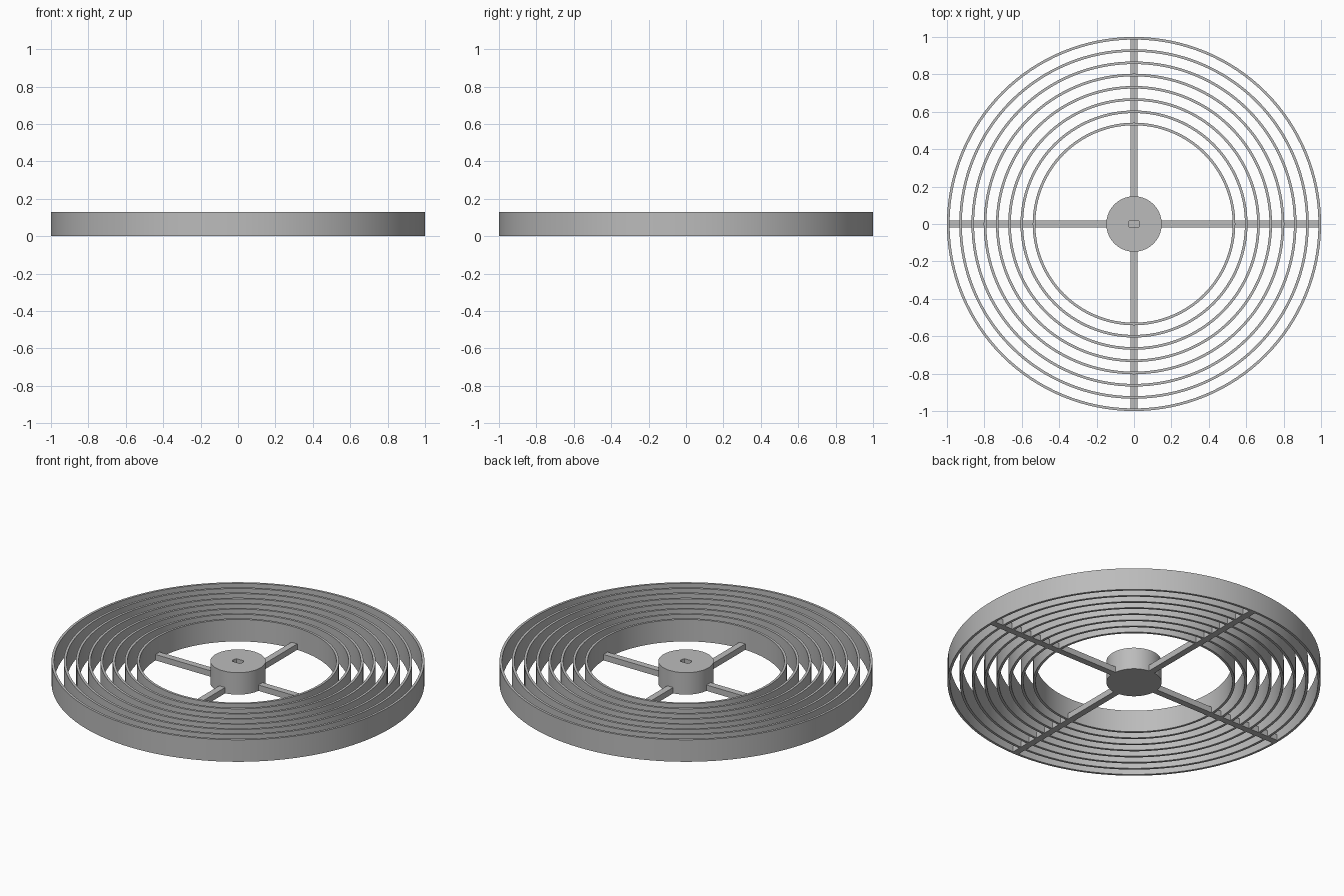
import bpy, bmesh, math

if "Cube" in bpy.data.objects:
    bpy.data.objects.remove(bpy.data.objects["Cube"])

HEIGHT = 0.13
SPOKE_H = 0.035
SEGMENTS = 128

grey = bpy.data.materials.new("plain grey")
grey.diffuse_color = (0.5, 0.5, 0.5, 1)
grey.use_nodes = True
grey.node_tree.nodes["Principled BSDF"].inputs["Base Color"].default_value = grey.diffuse_color


def finish(name, bm):
    """Turn a bmesh into a named, coloured object."""
    bmesh.ops.recalc_face_normals(bm, faces=bm.faces)
    mesh = bpy.data.meshes.new(name)
    bm.to_mesh(mesh)
    bm.free()
    mesh.materials.append(grey)
    obj = bpy.data.objects.new(name, mesh)
    bpy.context.collection.objects.link(obj)
    return obj


def smooth(obj):
    bpy.ops.object.select_all(action='DESELECT')
    obj.select_set(True)
    bpy.context.view_layer.objects.active = obj
    bpy.ops.object.shade_smooth_by_angle(angle=math.radians(30))


def circle(r):
    return [(r * math.cos(2 * math.pi * i / SEGMENTS),
             r * math.sin(2 * math.pi * i / SEGMENTS)) for i in range(SEGMENTS)]


def skin(bm, loops):
    """Bridge consecutive loops of (outline, z) and return the vertex loops."""
    rows = [[bm.verts.new((x, y, z)) for x, y in outline] for outline, z in loops]
    for a, b in zip(rows, rows[1:]):
        for i in range(len(a)):
            j = (i + 1) % len(a)
            bm.faces.new((a[i], a[j], b[j], b[i]))
    return rows


# Concentric upright rings
for n in range(8):
    outer = 1.0 - 0.0655 * n
    inner = outer - 0.014
    bm = bmesh.new()
    skin(bm, [(circle(outer), 0), (circle(outer), HEIGHT),
              (circle(inner), HEIGHT), (circle(inner), 0), (circle(outer), 0)])
    bmesh.ops.remove_doubles(bm, verts=bm.verts, dist=1e-5)
    smooth(finish(f"ring_{n + 1}", bm))

# Hub with a blind shaft hole that has two flat sides
slot = [(x, max(-0.02, min(0.02, y))) for x, y in circle(0.03)]
bm = bmesh.new()
rows = skin(bm, [(circle(0.148), 0), (circle(0.148), HEIGHT),
                 (slot, HEIGHT), (slot, SPOKE_H)])
bm.faces.new(rows[0])
bm.faces.new(rows[-1])
smooth(finish("hub", bm))

# Four flat spokes under the rings
for n in range(4):
    bm = bmesh.new()
    bmesh.ops.create_cube(bm, size=1)
    start, end = 0.14, 0.99
    for v in bm.verts:
        v.co = ((start + end) / 2 + v.co.x * (end - start),
                v.co.y * 0.038, (v.co.z + 0.5) * SPOKE_H)
    spoke = finish(f"spoke_{n + 1}", bm)
    spoke.rotation_euler.z = n * math.pi / 2
